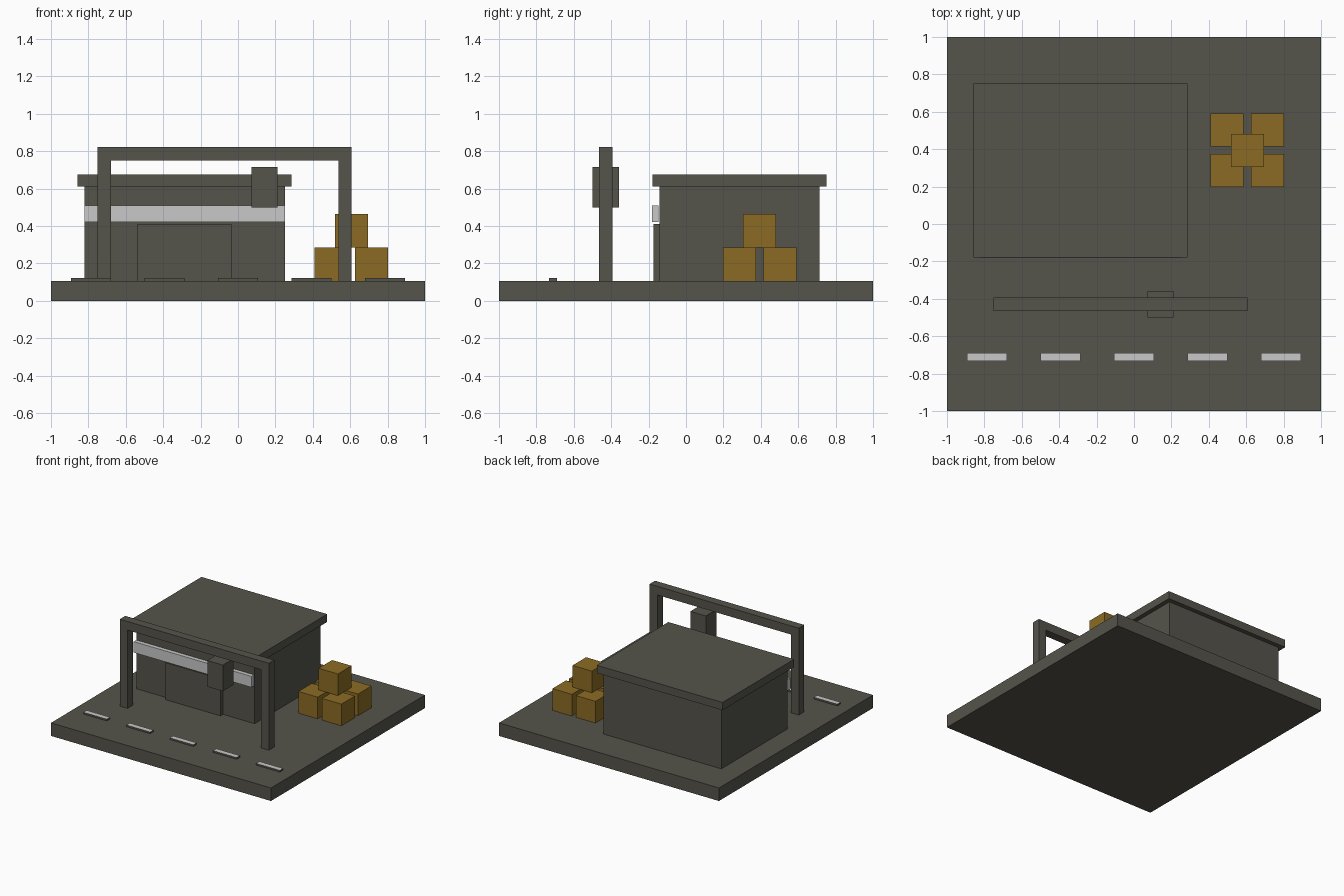
import bpy
import bmesh

cube = bpy.data.objects.get("Cube")
if cube:
    bpy.data.objects.remove(cube, do_unlink=True)


def material(name, rgb):
    mat = bpy.data.materials.new(name)
    mat.use_nodes = True
    colour = (*rgb, 1)
    mat.diffuse_color = colour
    mat.node_tree.nodes["Principled BSDF"].inputs["Base Color"].default_value = colour
    return mat


DARK = material("dark olive grey", (0.09, 0.087, 0.07))
LIGHT = material("light grey", (0.58, 0.58, 0.58))
AMBER = material("amber", (0.26, 0.148, 0.017))


def box(name, x, y, z, mat, top_mat=None):
    """Box from (min, max) ranges, with an optional colour on its top face."""
    bm = bmesh.new()
    bmesh.ops.create_cube(bm, size=1)
    for v in bm.verts:
        v.co = [r[0] if c < 0 else r[1] for c, r in zip(v.co, (x, y, z))]
    if top_mat:
        bm.normal_update()
        for f in bm.faces:
            f.material_index = int(f.normal.z > 0.5)
    mesh = bpy.data.meshes.new(name)
    bm.to_mesh(mesh)
    bm.free()
    mesh.materials.append(mat)
    if top_mat:
        mesh.materials.append(top_mat)
    obj = bpy.data.objects.new(name, mesh)
    bpy.context.collection.objects.link(obj)
    return obj


# Ground slab
G = 0.107
box("ground_slab", (-1, 1), (-1, 1), (0, G), DARK)

# Warehouse with overhanging roof, door and front band
box("warehouse_walls", (-0.821, 0.25), (-0.142, 0.714), (G, 0.612), DARK)
box("warehouse_roof", (-0.857, 0.286), (-0.179, 0.75), (0.612, 0.676), DARK)
box("warehouse_door", (-0.536, -0.036), (-0.175, -0.142), (G, 0.411), DARK)
box("front_band", (-0.821, 0.25), (-0.181, -0.147), (0.42, 0.51), LIGHT)

# Gantry frame with hanging block
for side, x in (("right", -0.75), ("left", 0.536)):
    box(f"gantry_post_{side}", (x, x + 0.07), (-0.464, -0.393), (G, 0.75), DARK)
box("gantry_beam", (-0.75, 0.606), (-0.464, -0.393), (0.75, 0.821), DARK)
box("hanging_block", (0.071, 0.212), (-0.5, -0.358), (0.5, 0.715), DARK)

# Lane dashes with light tops
for i in range(5):
    x = (i - 2) * 0.393
    box(f"lane_dash_{i + 1}", (x - 0.107, x + 0.107), (-0.733, -0.69),
        (G, 0.121), DARK, LIGHT)

# Stacked crates
S = 0.176
for i, x in enumerate((0.41, 0.625)):
    for j, y in enumerate((0.198, 0.414)):
        box(f"crate_{i}_{j}", (x, x + S), (y, y + S), (G, G + S + 0.002), AMBER)
box("crate_top", (0.518, 0.518 + S), (0.306, 0.306 + S), (0.285, 0.463), AMBER)
